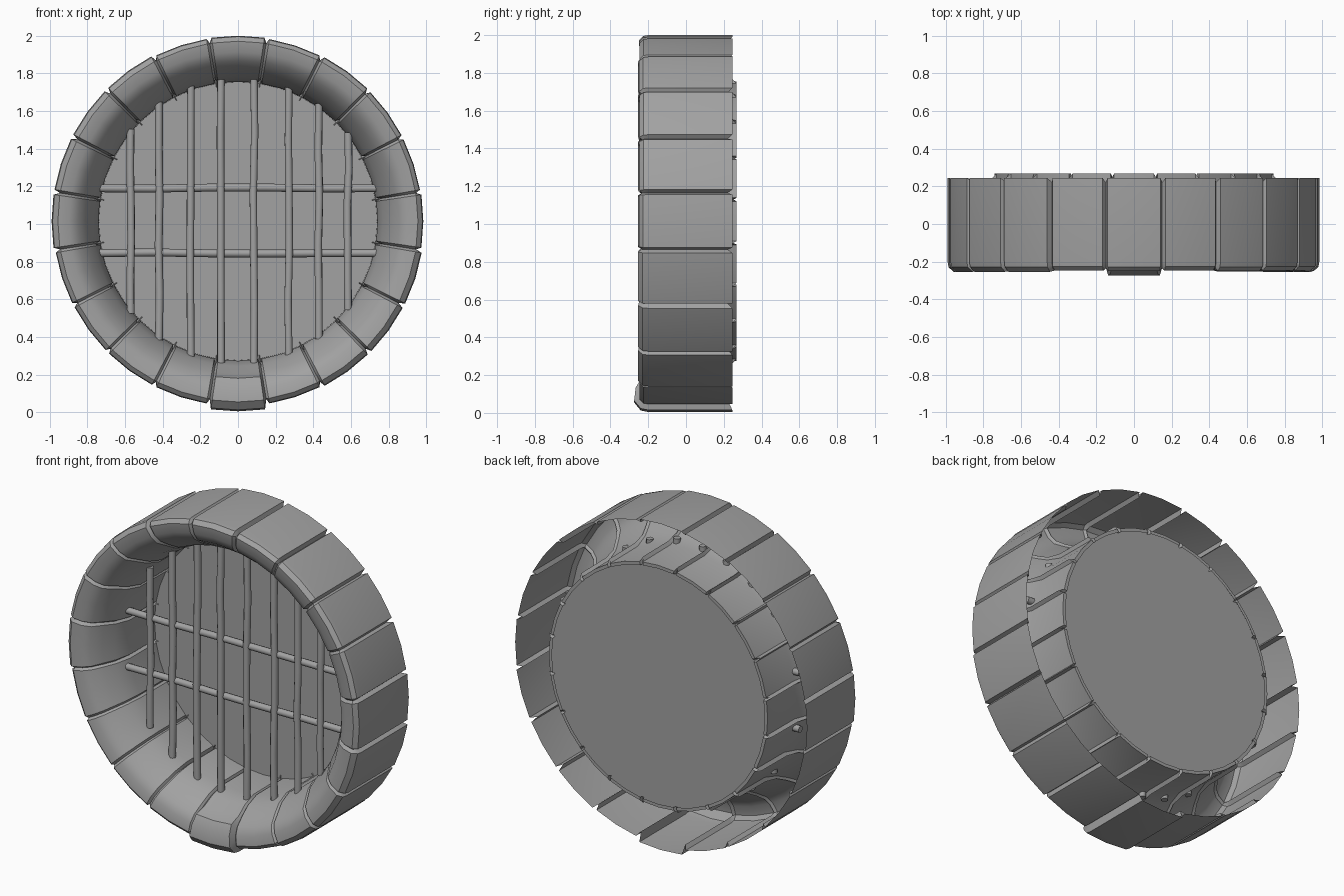
import bpy, bmesh, math, random
from mathutils import Vector

random.seed(4)
if "Cube" in bpy.data.objects:
    bpy.data.objects.remove(bpy.data.objects["Cube"])

CZ = 1.015       # height of the ring centre
STONES = 20
STEP = 2 * math.pi / STONES

stone = bpy.data.materials.new("stone grey")
stone.use_nodes = True
stone.diffuse_color = (0.36, 0.36, 0.36, 1)
stone.node_tree.nodes["Principled BSDF"].inputs["Base Color"].default_value = stone.diffuse_color


def add_mesh(name, bm):
    mesh = bpy.data.meshes.new(name)
    bm.to_mesh(mesh)
    bm.free()
    mesh.materials.append(stone)
    mesh.shade_smooth()
    mesh.set_sharp_from_angle(angle=math.radians(35))
    obj = bpy.data.objects.new(name, mesh)
    bpy.context.collection.objects.link(obj)


# Ring section as (radius, y): back rim, inner wall, rounded front lip, outer wall; open at the back
section = [Vector(p) for p in (
    (0.72, 0.268), (0.74, 0.268), (0.742, 0.0), (0.77, -0.09), (0.81, -0.155),
    (0.855, -0.212), (0.90, -0.238), (0.955, -0.245), (0.976, -0.225),
    (0.98, -0.20), (0.98, 0.245))]
last = len(section) - 1


def outward(i):
    t = section[min(i + 1, last)] - section[max(i - 1, 0)]
    return Vector((t.y, -t.x)).normalized()


def ring_point(i, angle, push, seam):
    p = section[i].copy()
    n = outward(i)
    if seam:
        if i > 0:
            p -= n * (0.012 if 3 <= i <= 7 else 0.022)
        if i in (0, 1, last):
            p.y = section[i].y - 0.024
    elif i > 4:
        p += n * push
        if i == last:
            p.y = section[i].y
    return Vector((p.x * math.sin(angle), p.y, CZ + p.x * math.cos(angle)))


# Stone ring: each block bulges a little and dips into a groove at its seams
bm = bmesh.new()
half = STEP / 2
for k in range(STONES):
    push = random.uniform(0, 0.011)
    if k == 0:
        push = 0.005
    if k == STONES // 2:
        push = 0.03
    columns = []
    for offset, seam in ((-half, True), (-half * 0.91, False), (0, False),
                         (half * 0.91, False), (half, True)):
        a = k * STEP + offset
        columns.append([bm.verts.new(ring_point(i, a, push, seam))
                        for i in range(last + 1)])
    for left, right in zip(columns, columns[1:]):
        for i in range(last):
            bm.faces.new((left[i], left[i + 1], right[i + 1], right[i]))
bmesh.ops.remove_doubles(bm, verts=bm.verts, dist=0.0005)
bmesh.ops.recalc_face_normals(bm, faces=bm.faces)
# The outer wall must face away from the centre
probe = max(bm.faces, key=lambda f: f.calc_center_median().z)
if probe.normal.z < 0:
    bmesh.ops.reverse_faces(bm, faces=bm.faces)
add_mesh("stone_ring", bm)

# Back plate closing the opening, slightly recessed in the rim
bm = bmesh.new()
rim = [bm.verts.new((0.74 * math.sin(i * half), 0.25, CZ + 0.74 * math.cos(i * half)))
       for i in range(STONES * 2)]
plate = bm.faces.new(rim)
plate.normal_update()
if plate.normal.y < 0:
    plate.normal_flip()
add_mesh("back_plate", bm)


# Slightly bent bars, with ends passing through the inner wall
def add_bar(name, start, end):
    start, end = Vector(start), Vector(end)
    curve = bpy.data.curves.new(name, "CURVE")
    curve.dimensions = "3D"
    curve.bevel_depth = 0.021
    curve.bevel_resolution = 2
    curve.use_fill_caps = True
    spline = curve.splines.new("POLY")
    steps = 5
    spline.points.add(steps)
    for i, point in enumerate(spline.points):
        p = start.lerp(end, i / steps)
        if 0 < i < steps:
            p += Vector([random.uniform(-0.004, 0.004) for _ in range(3)])
        point.co = (*p, 1)
    spline.use_smooth = True
    curve.materials.append(stone)
    bar = bpy.data.objects.new(name, curve)
    bpy.context.collection.objects.link(bar)


for n, x in enumerate((-0.57, -0.42, -0.25, -0.09, 0.085, 0.27, 0.43, 0.585)):
    reach = 0.78 - 0.05 * abs(x)
    h = math.sqrt(reach ** 2 - x ** 2)
    add_bar(f"upright_bar_{n + 1}", (x, -0.035, CZ - h), (x, -0.035, CZ + h))
for name, z in (("lower_crossbar", 0.845), ("upper_crossbar", 1.19)):
    w = math.sqrt(0.78 ** 2 - (z - CZ) ** 2)
    add_bar(name, (-w, -0.02, z), (w, -0.02, z))
